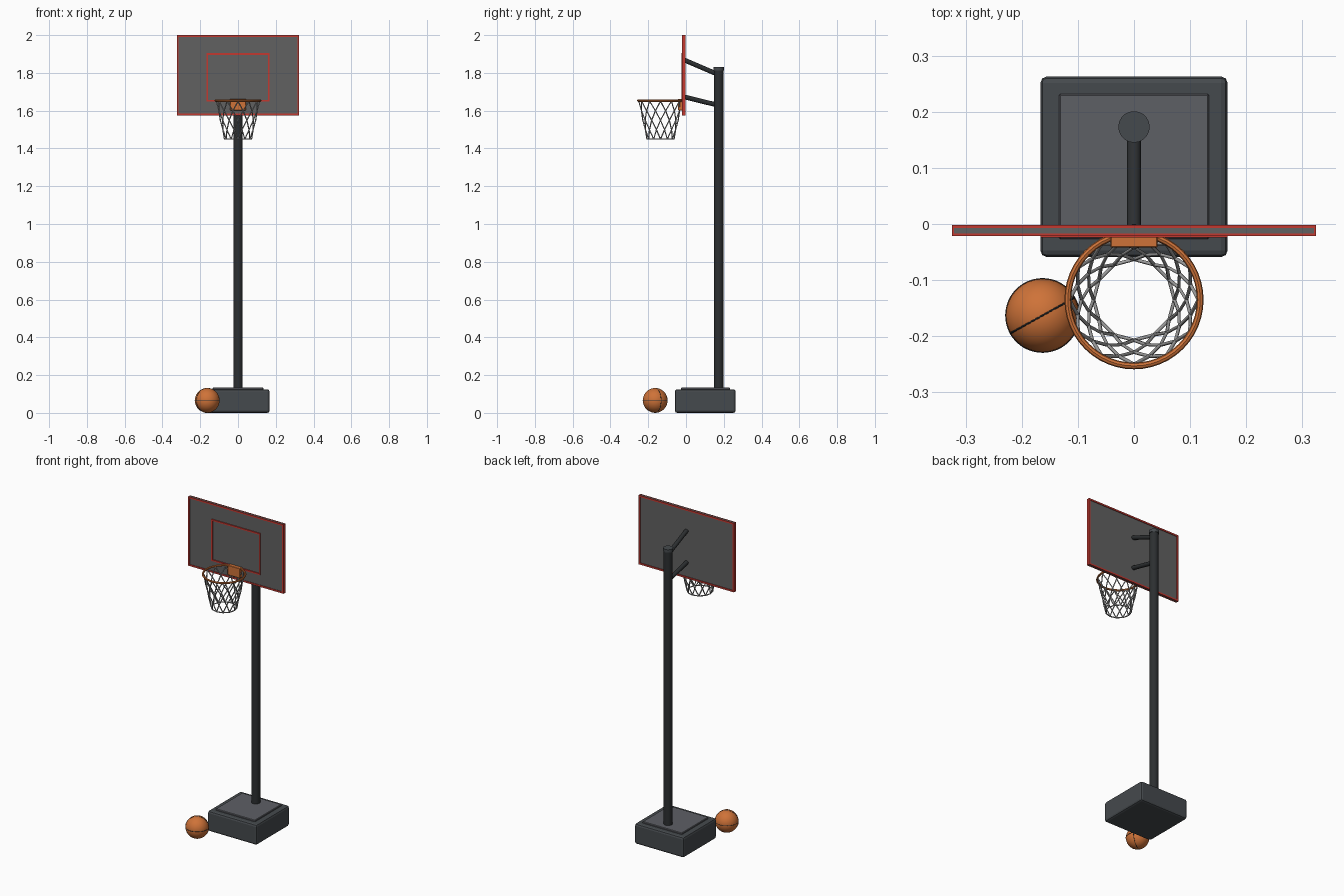
import bpy, bmesh
from math import sin, cos, pi, radians
from mathutils import Vector

if "Cube" in bpy.data.objects:
    bpy.data.objects.remove(bpy.data.objects["Cube"])


def material(name, rgb):
    m = bpy.data.materials.new(name)
    m.diffuse_color = (*rgb, 1)
    m.use_nodes = True
    m.node_tree.nodes["Principled BSDF"].inputs["Base Color"].default_value = m.diffuse_color
    return m


ORANGE = material("orange", (0.62, 0.17, 0.04))
RED = material("red", (0.55, 0.04, 0.03))
BLACK = material("black", (0.025, 0.028, 0.03))
DARK = material("dark_grey", (0.06, 0.068, 0.075))
SLATE = material("slate", (0.11, 0.115, 0.13))
BOARD = material("board_grey", (0.12, 0.12, 0.12))
CORD = material("cord", (0.35, 0.35, 0.35))


def finish(ob, name, mat, smooth=False):
    ob.name = name
    ob.data.materials.append(mat)
    if smooth:
        bpy.ops.object.shade_smooth_by_angle(angle=radians(35))
    return ob


def box(name, lo, hi, mat, bevel=0, segments=2):
    lo, hi = Vector(lo), Vector(hi)
    bpy.ops.mesh.primitive_cube_add(size=1, location=(lo + hi) / 2)
    ob = bpy.context.object
    ob.scale = hi - lo
    bpy.ops.object.transform_apply(location=False, rotation=False, scale=True)
    if bevel:
        b = ob.modifiers.new("bevel", "BEVEL")
        b.width, b.segments = bevel, segments
    return finish(ob, name, mat)


def rod(name, a, b, r, mat, sides=16):
    a, b = Vector(a), Vector(b)
    bpy.ops.mesh.primitive_cylinder_add(vertices=sides, radius=r, depth=(b - a).length, location=(a + b) / 2)
    ob = bpy.context.object
    ob.rotation_euler = (b - a).to_track_quat('Z', 'Y').to_euler()
    return finish(ob, name, mat, True)


def ring(name, loc, R, r, mat, rot=(0, 0, 0)):
    bpy.ops.mesh.primitive_torus_add(major_radius=R, minor_radius=r, major_segments=48,
                                     minor_segments=8, location=loc, rotation=rot)
    return finish(bpy.context.object, name, mat, True)


def frame(name, hx, z0, z1, y0, y1, t, mat):
    """Rectangular border: outer loop, inset to the bar width, then pushed to depth."""
    bm = bmesh.new()
    rows = []
    for y in (y0, y1):
        for d in (0, t):
            x, lo, hi = hx - d, z0 + d, z1 - d
            rows.append([bm.verts.new(p) for p in ((-x, y, lo), (x, y, lo), (x, y, hi), (-x, y, hi))])
    loop = [rows[0], rows[1], rows[3], rows[2]]
    for i in range(4):
        a, b = loop[i], loop[(i + 1) % 4]
        for k in range(4):
            j = (k + 1) % 4
            bm.faces.new((a[k], a[j], b[j], b[k]))
    bmesh.ops.recalc_face_normals(bm, faces=bm.faces)
    me = bpy.data.meshes.new(name)
    bm.to_mesh(me)
    bm.free()
    ob = bpy.data.objects.new(name, me)
    bpy.context.collection.objects.link(ob)
    return finish(ob, name, mat)


# Weighted base with raised panel
box("base", (-0.167, -0.059, 0), (0.167, 0.263, 0.125), DARK, 0.012)
box("base_panel", (-0.134, -0.027, 0.12), (0.134, 0.232, 0.134), SLATE, 0.003, 1)

# Pole, cap and support arms
PY = 0.173
rod("pole", (0, PY, 0.125), (0, PY, 1.82), 0.025, BLACK, 20)
rod("pole_cap", (0, PY, 1.812), (0, PY, 1.83), 0.028, DARK, 20)
rod("upper_arm", (0, -0.006, 1.867), (0, PY, 1.79), 0.0125, BLACK)
rod("lower_arm", (0, -0.006, 1.672), (0, PY, 1.628), 0.0125, BLACK)

# Backboard with red border on both faces and a target square
box("backboard", (-0.321, -0.018, 1.577), (0.321, -0.006, 1.999), BOARD)
frame("front_border", 0.324, 1.575, 2.0, -0.021, -0.017, 0.010, RED)
frame("back_border", 0.324, 1.575, 2.0, -0.007, -0.002, 0.010, RED)
for s in (-1, 1):
    x = sorted((s * 0.3205, s * 0.324))
    box("side_border", (x[0], -0.018, 1.575), (x[1], -0.006, 2.0), RED)
frame("target_square", 0.167, 1.648, 1.904, -0.024, -0.017, 0.009, RED)

# Rim and its bracket
RY, RZ = -0.135, 1.653
box("rim_bracket", (-0.042, -0.042, 1.602), (0.042, -0.018, 1.662), ORANGE, 0.002, 1)
ring("rim", (0, RY, RZ), 0.118, 0.006, ORANGE)

# Net: two families of spiralling cords forming diamonds
curve = bpy.data.curves.new("net", 'CURVE')
curve.dimensions = '3D'
curve.bevel_depth = 0.0032
curve.bevel_resolution = 1
N, LEVELS = 12, 4
Z_TOP, Z_END, R_TOP, R_END = RZ - 0.003, 1.449, 0.115, 0.072


def add_cord(points, closed=False):
    sp = curve.splines.new('POLY')
    sp.points.add(len(points) - 1)
    for p, co in zip(sp.points, points):
        p.co = (*co, 1)
    sp.use_cyclic_u = closed


def net_point(angle, t):
    r = R_TOP + (R_END - R_TOP) * t
    return (r * cos(angle), RY + r * sin(angle), Z_TOP + (Z_END - Z_TOP) * t)


for k in range(N):
    for d in (-1, 1):
        add_cord([net_point((2 * k + d * i) * pi / N, i / LEVELS) for i in range(LEVELS + 1)])
add_cord([net_point(2 * k * pi / N, 1) for k in range(N)], True)
net = bpy.data.objects.new("net", curve)
bpy.context.collection.objects.link(net)
net.data.materials.append(CORD)

# Ball with seams
BC = (-0.163, -0.163, 0.066)
bpy.ops.mesh.primitive_uv_sphere_add(segments=32, ring_count=20, radius=0.0655, location=BC)
finish(bpy.context.object, "ball", ORANGE, True)
ring("ball_seam_level", BC, 0.0648, 0.0018, BLACK)
ring("ball_seam_upright", BC, 0.0648, 0.0018, BLACK, (radians(90), 0, radians(29)))
